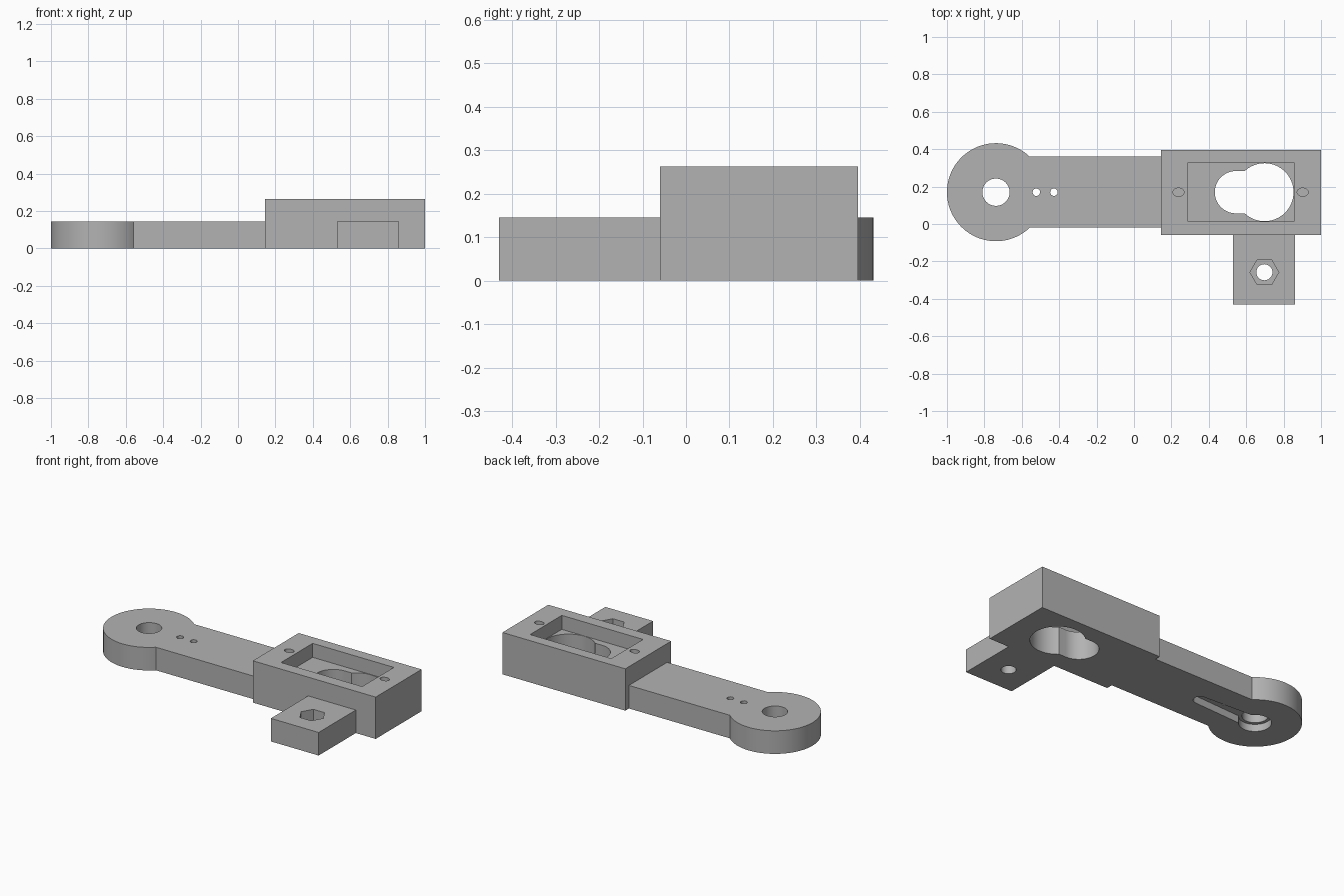
import bpy, bmesh
from math import sin, cos, pi, asin, acos

AXIS_Y = 0.17      # centre line of the arm
ARM_TOP = 0.145
BLOCK_TOP = 0.263
POCKET_FLOOR = 0.175

cube = bpy.data.objects.get("Cube")
if cube:
    bpy.data.objects.remove(cube, do_unlink=True)

grey = bpy.data.materials.new("grey_plastic")
grey.use_nodes = True
grey.diffuse_color = (0.45, 0.45, 0.45, 1)
grey.node_tree.nodes["Principled BSDF"].inputs["Base Color"].default_value = (0.45, 0.45, 0.45, 1)


def arc(x, y, rx, start, end, n=48, ry=None):
    ry = ry or rx
    steps = [start + (end - start) * i / n for i in range(n + 1)]
    return [(x + rx * cos(a), y + ry * sin(a)) for a in steps]


def circle(x, y, rx, n=48, ry=None):
    return arc(x, y, rx, 0, 2 * pi, n, ry)[:-1]


def rect(x0, x1, y0, y1):
    return [(x0, y0), (x1, y0), (x1, y1), (x0, y1)]


def tapered_slot(x0, r0, x1, r1, y):
    """Outline around two circles joined by tangent lines."""
    t = acos((r0 - r1) / (x1 - x0))
    return arc(x0, y, r0, t, 2 * pi - t) + arc(x1, y, r1, -t, t)


def prism(name, outline, z0, z1):
    bm = bmesh.new()
    face = bm.faces.new([bm.verts.new((x, y, z0)) for x, y in outline])
    grown = bmesh.ops.extrude_face_region(bm, geom=[face])["geom"]
    top = [v for v in grown if isinstance(v, bmesh.types.BMVert)]
    bmesh.ops.translate(bm, verts=top, vec=(0, 0, z1 - z0))
    bmesh.ops.recalc_face_normals(bm, faces=bm.faces)
    mesh = bpy.data.meshes.new(name)
    bm.to_mesh(mesh)
    bm.free()
    mesh.materials.append(grey)
    obj = bpy.data.objects.new(name, mesh)
    bpy.context.collection.objects.link(obj)
    return obj


def cut(obj, outline, z0, z1):
    cutter = prism("cutter", outline, z0, z1)
    cutter.hide_render = True
    mod = obj.modifiers.new("cut", "BOOLEAN")
    mod.operation = "DIFFERENCE"
    mod.solver = "EXACT"
    mod.object = cutter
    bpy.context.view_layer.objects.active = obj
    bpy.ops.object.modifier_apply(modifier=mod.name)
    bpy.data.objects.remove(cutter, do_unlink=True)


# Arm: round hub blending into a straight bar
hub_x, hub_r, bar_half = -0.738, 0.262, 0.19
a = asin(bar_half / hub_r)
outline = arc(hub_x, AXIS_Y, hub_r, a, 2 * pi - a, 72)
outline += [(0.145, AXIS_Y - bar_half), (0.145, AXIS_Y + bar_half)]
arm = prism("arm", outline, 0, ARM_TOP)

# Hub bore, recess for the horn underneath, and its two screw holes
cut(arm, circle(hub_x, AXIS_Y, 0.073), -0.1, 0.3)
cut(arm, circle(hub_x, AXIS_Y, 0.092), -0.1, 0.045)
cut(arm, tapered_slot(hub_x, 0.06, -0.34, 0.04, AXIS_Y), -0.1, 0.045)
for x in (-0.522, -0.428):
    cut(arm, circle(x, AXIS_Y, 0.02, 24), -0.1, 0.3)

# Raised block with a pocket, a keyhole opening and two blind screw holes
block = prism("motor_block", rect(0.145, 1, -0.06, 0.396), 0, BLOCK_TOP)
cut(block, rect(0.29, 0.855, 0.013, 0.328), POCKET_FLOOR, 0.4)
cut(block, circle(0.698, AXIS_Y, 0.155, 64), -0.1, POCKET_FLOOR + 0.02)
cut(block, tapered_slot(0.545, 0.113, 0.698, 0.113, AXIS_Y), -0.1, POCKET_FLOOR + 0.02)
for x in (0.238, 0.902):
    cut(block, circle(x, AXIS_Y, 0.03, 32, 0.022), 0.13, 0.4)

# Side tab with a nut recess and bolt hole
tab = prism("side_tab", rect(0.53, 0.862, -0.43, -0.06), 0, ARM_TOP)
cut(tab, circle(0.697, -0.258, 0.077, 6), 0.075, 0.3)
cut(tab, circle(0.697, -0.258, 0.043, 32), -0.1, 0.3)

# Smooth the round walls, keep the corners crisp
bpy.ops.object.select_all(action="DESELECT")
for obj in (arm, block, tab):
    obj.select_set(True)
bpy.context.view_layer.objects.active = arm
bpy.ops.object.shade_smooth_by_angle()
